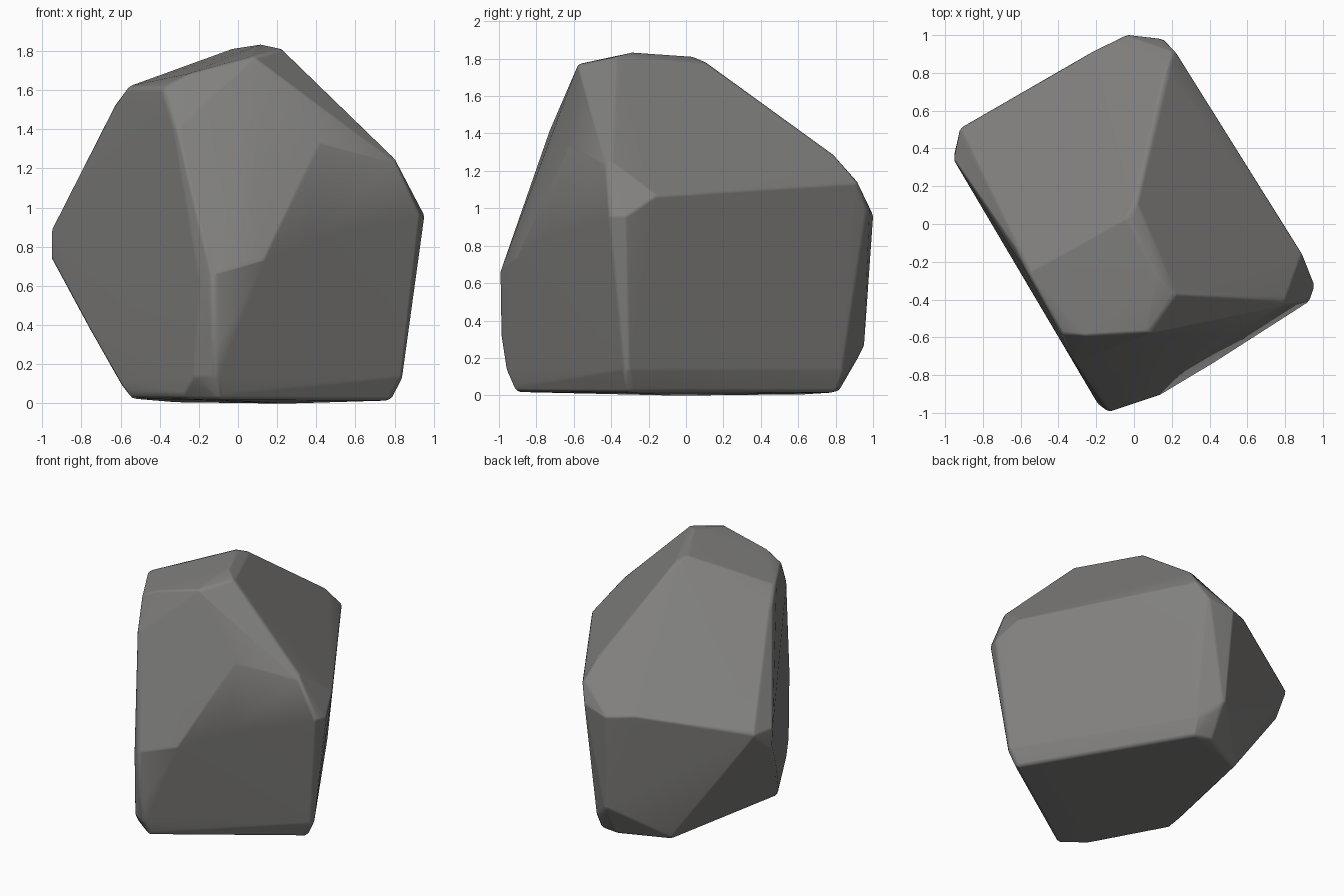
import bpy
import bmesh
from mathutils import Vector

ROUNDING = 0.04
MIDDLE = Vector((0, 0, 0.9))

cube = bpy.data.objects.get("Cube")
if cube:
    bpy.data.objects.remove(cube, do_unlink=True)

# Corners of the boulder, grouped from the ground up
foot_corners = [(.78, -.31, .025), (.12, .8, .025), (0, .82, .03), (-.33, .66, .015),
                (-.54, -.29, .03), (-.25, -.8, .03), (-.1, -.91, .03),
                (.25, -.05, 0)]
lower_corners = [(.83, -.32, .12), (.87, -.34, .42), (.13, .84, .12),
                 (.02, .92, .2), (0, .945, .25),
                 (-.12, -.95, .12), (-.2, -.9, .12), (-.12, -.98, .3),
                 (-.58, -.24, .08), (-.75, .02, .37)]
belly_corners = [(-.13, -.99, .65), (-.17, -.96, .6), (-.95, .37, .75),
                 (-.95, .36, .87), (-.92, .5, .87), (-.2, .92, .98),
                 (-.03, 1, .96), (.14, .98, 1), (.12, -.91, .72),
                 (.42, -.735, .85), (.95, -.34, .95), (.93, -.4, .95)]
shoulder_corners = [(.2, .92, 1.13), (.17, .8, 1.27), (.89, -.18, 1.06),
                    (.8, -.42, 1.24), (.42, -.62, 1.34), (-.31, -.725, 1.42),
                    (.1, .45, 1.5)]
crown_corners = [(-.37, -.58, 1.62), (-.62, -.12, 1.53), (-.55, -.26, 1.62),
                 (-.25, -.59, 1.68), (.08, -.57, 1.77), (.21, -.38, 1.81),
                 (.12, -.3, 1.83), (-.03, .03, 1.81), (0, .09, 1.785)]


def add_rounded_corner(bm, corner):
    """Put a small ball just inside a corner, so the hull gets soft edges."""
    corner = Vector(corner)
    inward = (MIDDLE - corner).normalized()
    ball = bmesh.ops.create_icosphere(bm, subdivisions=2, radius=ROUNDING)
    bmesh.ops.translate(bm, verts=ball["verts"], vec=corner + inward * ROUNDING)


def make_material(name, colour):
    material = bpy.data.materials.new(name)
    material.use_nodes = True
    material.diffuse_color = colour
    shader = next(n for n in material.node_tree.nodes if n.type == "BSDF_PRINCIPLED")
    shader.inputs["Base Color"].default_value = colour
    shader.inputs["Roughness"].default_value = 0.9
    return material


# Wrap one skin around all rounded corners
bm = bmesh.new()
for corner in (foot_corners + lower_corners + belly_corners
               + shoulder_corners + crown_corners):
    add_rounded_corner(bm, corner)
bmesh.ops.delete(bm, geom=list(bm.faces) + list(bm.edges), context="EDGES_FACES")
bmesh.ops.convex_hull(bm, input=list(bm.verts))
inside = [v for v in bm.verts if not v.link_faces]
bmesh.ops.delete(bm, geom=inside, context="VERTS")
bmesh.ops.recalc_face_normals(bm, faces=list(bm.faces))
for face in bm.faces:
    face.smooth = True

mesh = bpy.data.meshes.new("boulder")
bm.to_mesh(mesh)
bm.free()

boulder = bpy.data.objects.new("boulder", mesh)
bpy.context.collection.objects.link(boulder)
mesh.materials.append(make_material("stone grey", (0.22, 0.217, 0.21, 1)))

# Keep the broad facets flat and the edges soft
normals = boulder.modifiers.new("flat facets", "WEIGHTED_NORMAL")
normals.weight = 80
